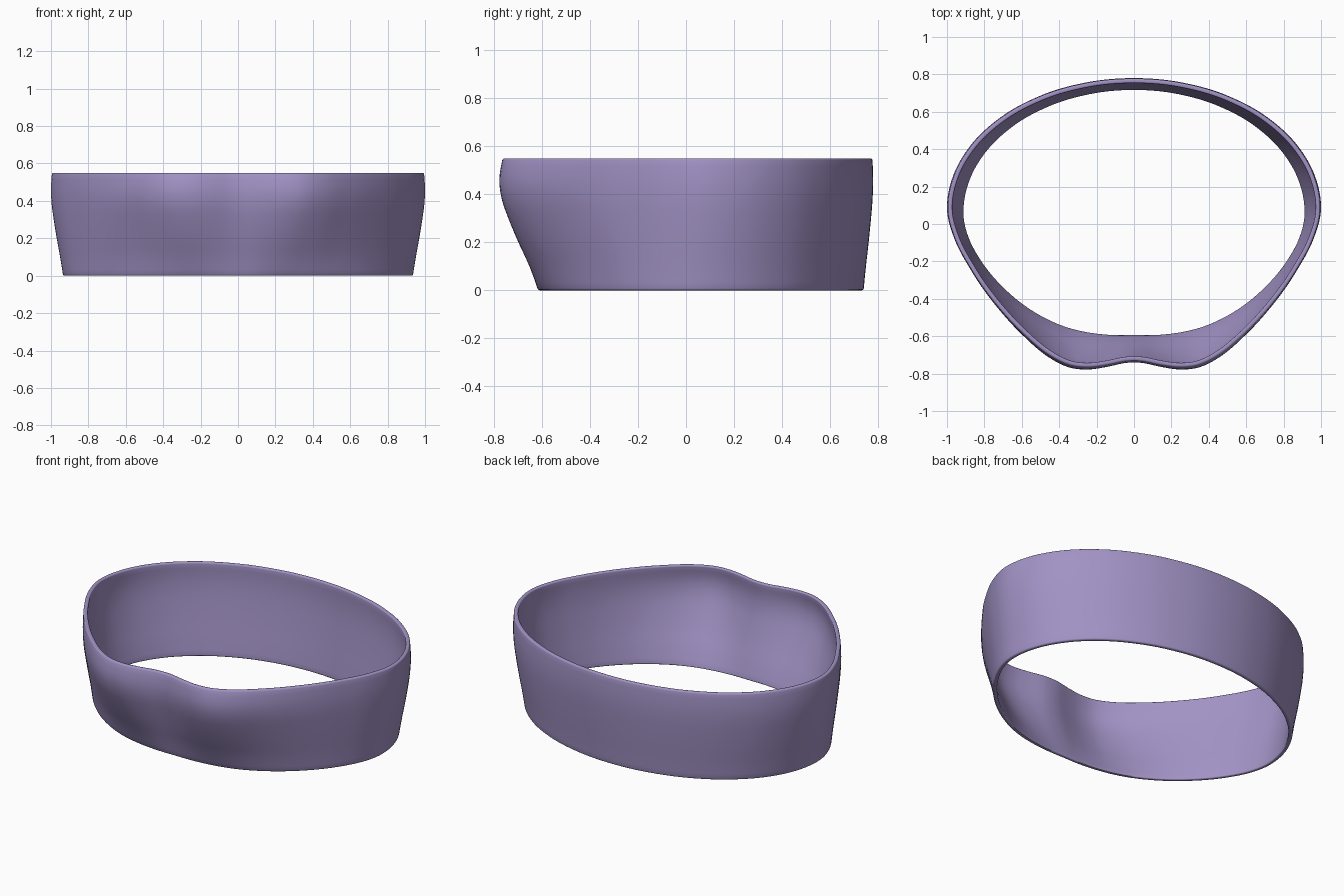
import bpy, math
from mathutils import Vector

if "Cube" in bpy.data.objects:
    bpy.data.objects.remove(bpy.data.objects["Cube"])

CY = 0.07      # centre of the outlines
WALL = 0.024   # wall thickness
N = 192        # points round the band

# half outlines, from the front centre round to the back centre
back = [(math.cos(math.radians(a)), math.sin(math.radians(a))) for a in range(0, 91, 15)]
crest = [(0, -0.74), (0.06, -0.745), (0.15, -0.765), (0.25, -0.778), (0.35, -0.766), (0.46, -0.71),
         (0.60, -0.59), (0.74, -0.435), (0.87, -0.25), (0.96, -0.08)]
crest += [(c, 0.08 + 0.70 * s) for c, s in back]
foot = [(0, -0.616), (0.12, -0.615), (0.24, -0.602), (0.38, -0.568), (0.54, -0.492), (0.7, -0.37),
        (0.83, -0.22), (0.91, -0.07)]
foot += [(0.935 * c, 0.06 + 0.68 * s) for c, s in back]


def interp(keys, x):
    """Smooth interpolation through sorted (x, value) keys."""
    i = max(1, min(len(keys) - 3, next((k for k, p in enumerate(keys) if p[0] > x), 99) - 1))
    (xa, a), (xb, b), (xc, c), (xd, d) = keys[i - 1:i + 3]
    h = xc - xb
    t = (x - xb) / h
    mb, mc = (c - a) / (xc - xa) * h, (d - b) / (xd - xb) * h
    return ((2*t**3 - 3*t**2 + 1) * b + (t**3 - 2*t**2 + t) * mb
            + (3*t**2 - 2*t**3) * c + (t**3 - t**2) * mc)


def outline(points):
    """Even-angle closed outline from mirrored half points."""
    half = [(math.atan2(x, CY - y), math.hypot(x, y - CY)) for x, y in points]
    keys = [(-half[1][0], half[1][1])] + half + [(2 * math.pi - half[-2][0], half[-2][1])]
    out = []
    for k in range(N):
        a = 2 * math.pi * k / N
        r = interp(keys, min(a, 2 * math.pi - a))
        out.append(Vector((r * math.sin(a), CY - r * math.cos(a))))
    return out


CREST, FOOT = outline(crest), outline(foot)
# how far each height has moved from the foot outline to the crest outline
FLARE = [(-0.1, -0.24), (0, 0), (0.1, 0.25), (0.2, 0.53), (0.3, 0.78), (0.38, 0.94),
         (0.46, 1.0), (0.55, 0.92), (0.65, 0.75)]


def ring(z, inset):
    f = interp(FLARE, z)
    pts = [a.lerp(b, f) for a, b in zip(FOOT, CREST)]
    res = []
    for k, p in enumerate(pts):
        t = (pts[(k + 1) % N] - pts[k - 1]).normalized()
        q = p - Vector((t.y, -t.x)) * inset
        res.append((q.x, q.y, z))
    return res


# wall section: outside up, rounded rim, inside down, rounded foot
H, B = 0.55, 0.008
levels = [B + (H - 2 * B) * i / 20 for i in range(21)]
arc = [(B * (1 - math.cos(t)), B * math.sin(t)) for t in (math.pi / 6, math.pi / 3, math.pi / 2)]
section = [(z, 0) for z in levels]
section += [(H - B + dz, dx) for dx, dz in arc]
section += [(H - B + dz, WALL - dx) for dx, dz in reversed(arc)]
section += [(z, WALL) for z in reversed(levels)]
section += [(B - dz, WALL - dx) for dx, dz in arc]
section += [(B - dz, dx) for dx, dz in reversed(arc)]

verts = [v for z, inset in section for v in ring(z, inset)]
M = len(section)
faces = [(j * N + k, j * N + (k + 1) % N, (j + 1) % M * N + (k + 1) % N, (j + 1) % M * N + k)
         for j in range(M) for k in range(N)]

# curved band
mesh = bpy.data.meshes.new("band")
mesh.from_pydata(verts, [], faces)
band = bpy.data.objects.new("band", mesh)
bpy.context.collection.objects.link(band)
mat = bpy.data.materials.new("purple")
mat.diffuse_color = (0.36, 0.29, 0.56, 1)
mat.use_nodes = True
mat.node_tree.nodes["Principled BSDF"].inputs["Base Color"].default_value = mat.diffuse_color
mesh.materials.append(mat)
bpy.context.view_layer.objects.active = band
band.select_set(True)
bpy.ops.object.shade_smooth_by_angle(angle=math.radians(40))
